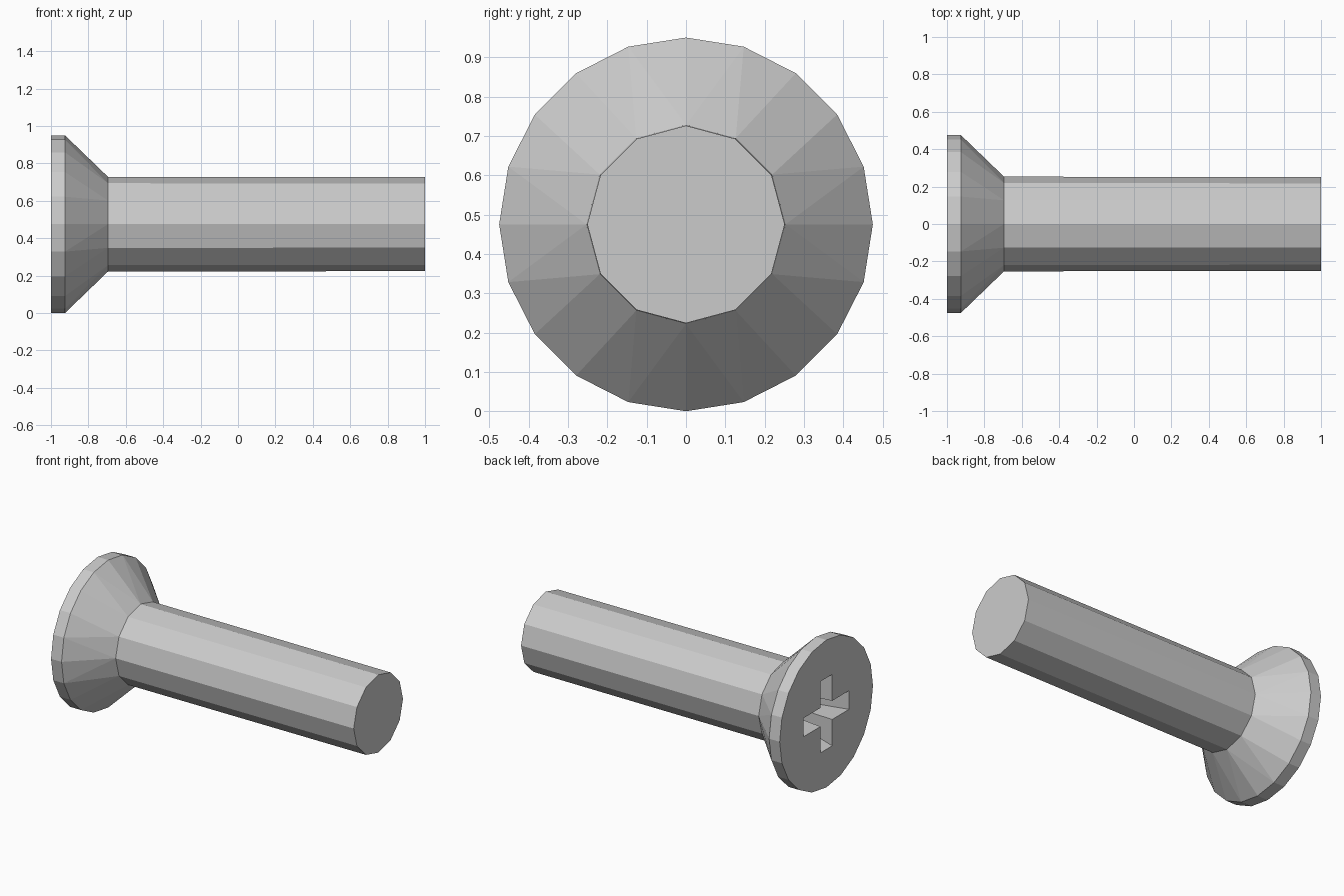
import bpy, bmesh
from math import cos, sin, tau

if "Cube" in bpy.data.objects:
    bpy.data.objects.remove(bpy.data.objects["Cube"])

AXIS_Z = 0.475
bm = bmesh.new()


def loop(points, x):
    """Closed loop of edges in the plane at x, around the screw axis."""
    verts = [bm.verts.new((x, y, AXIS_Z + z)) for y, z in points]
    return [bm.edges.new((a, b)) for a, b in zip(verts, verts[1:] + verts[:1])]


def circle(r, n):
    return [(r * sin(tau * i / n), r * cos(tau * i / n)) for i in range(n)]


def cross(arm, half):
    pts = []
    y, z = 1, 0
    for _ in range(4):  # three corners per quarter turn
        for u, v in ((half, half), (arm, half), (arm, -half))[::-1]:
            pts.append((u * y - v * z, u * z + v * y))
        y, z = -z, y
    return pts


def bridge(a, b):
    bmesh.ops.bridge_loops(bm, edges=a + b)


def cap(edges, normal):
    bmesh.ops.triangle_fill(bm, edges=edges, use_beauty=True, normal=normal)


# Outer skin: rim, countersunk cone, shank
face_rim = loop(circle(0.475, 20), -1.0)
back_rim = loop(circle(0.475, 20), -0.925)
neck = loop(circle(0.253, 12), -0.695)
tip = loop(circle(0.251, 12), 1.0)
bridge(face_rim, back_rim)
bridge(back_rim, neck)
bridge(neck, tip)
cap(tip, (1, 0, 0))

# Tapered cross recess in the head
mouth = loop(cross(0.23, 0.06), -1.0)
floor = loop(cross(0.13, 0.045), -0.7)
bridge(mouth, floor)
cap(floor, (-1, 0, 0))
cap(face_rim + mouth, (-1, 0, 0))

bmesh.ops.recalc_face_normals(bm, faces=bm.faces)
mesh = bpy.data.meshes.new("countersunk_screw")
bm.to_mesh(mesh)
bm.free()
screw = bpy.data.objects.new("countersunk_screw", mesh)
bpy.context.collection.objects.link(screw)
